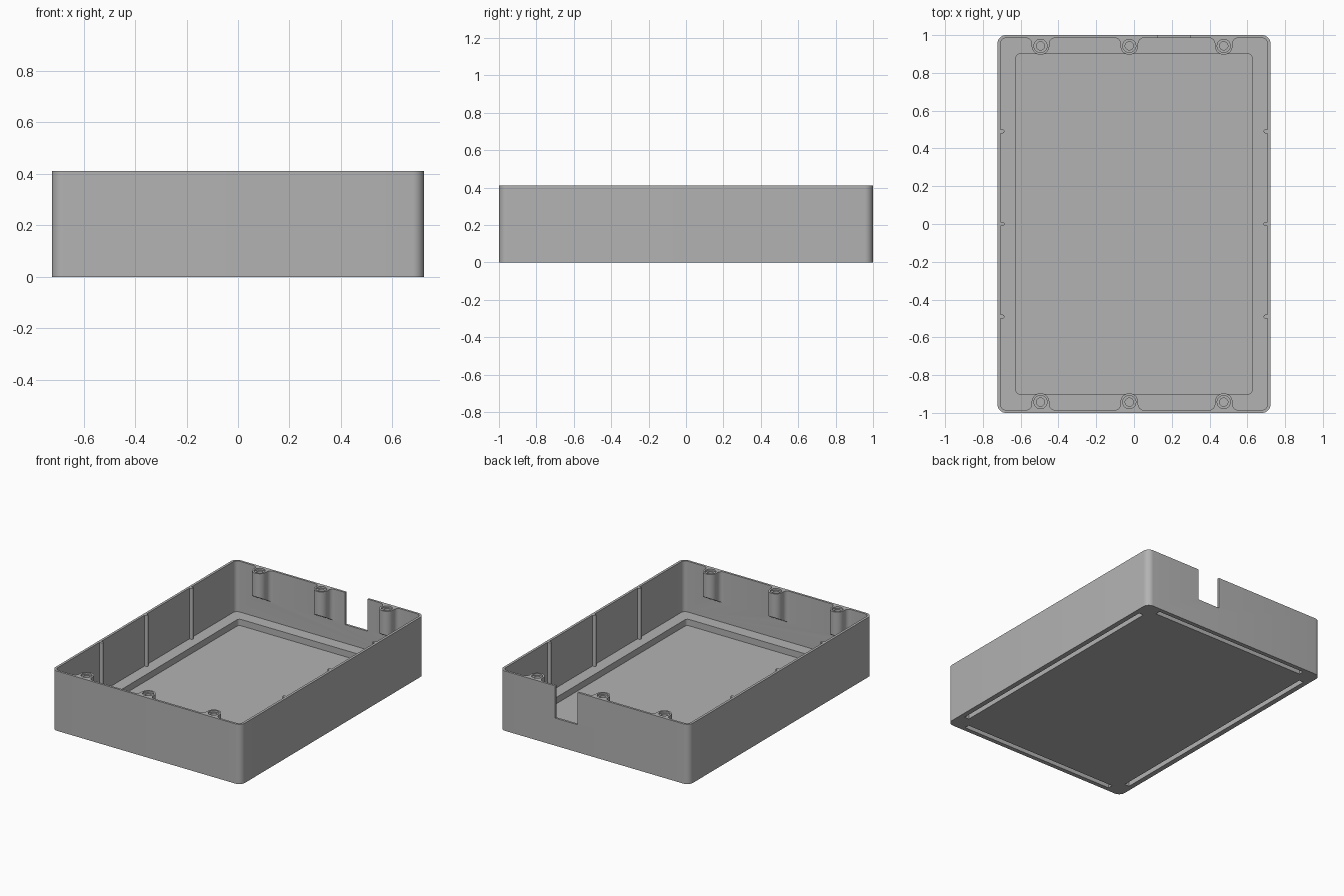
import bpy, bmesh
from math import pi, cos, sin

cube = bpy.data.objects.get("Cube")
if cube:
    bpy.data.objects.remove(cube, do_unlink=True)

HX, HY, H = 0.723, 1.0, 0.412      # outer half sizes and height
IX, IY = 0.706, 0.985              # inner wall faces
LEDGE, FLOOR = 0.062, 0.018

grey = bpy.data.materials.new("plain_grey")
grey.use_nodes = True
grey.diffuse_color = (0.45, 0.45, 0.45, 1)
grey.node_tree.nodes["Principled BSDF"].inputs["Base Color"].default_value = (0.45, 0.45, 0.45, 1)


def arc(cx, cy, r, a0, a1, n=8):
    return [(cx + r * cos(a0 + (a1 - a0) * i / n),
             cy + r * sin(a0 + (a1 - a0) * i / n)) for i in range(n + 1)]


def round_rect(hx, hy, r):
    pts = []
    for i, (sx, sy) in enumerate([(1, 1), (-1, 1), (-1, -1), (1, -1)]):
        pts += arc(sx * (hx - r), sy * (hy - r), r, i * pi / 2, (i + 1) * pi / 2)
    return pts


def rect(x0, x1, y0, y1):
    return [(x0, y0), (x1, y0), (x1, y1), (x0, y1)]


def prism(name, pts, z0, z1):
    """Extrude an outline; z0 may be a function of (x, y) for a sloped base."""
    base = z0 if callable(z0) else (lambda x, y: z0)
    bm = bmesh.new()
    low = [bm.verts.new((x, y, base(x, y))) for x, y in pts]
    top = [bm.verts.new((x, y, z1)) for x, y in pts]
    bm.faces.new(low)
    bm.faces.new(top)
    for i in range(len(pts)):
        j = (i + 1) % len(pts)
        bm.faces.new((low[i], low[j], top[j], top[i]))
    bmesh.ops.recalc_face_normals(bm, faces=bm.faces)
    mesh = bpy.data.meshes.new(name)
    bm.to_mesh(mesh)
    bm.free()
    mesh.materials.append(grey)
    ob = bpy.data.objects.new(name, mesh)
    bpy.context.collection.objects.link(ob)
    return ob


def combine(target, tool, operation):
    """Apply a boolean and discard the tool object."""
    tool.hide_render = True
    mod = target.modifiers.new("combine", "BOOLEAN")
    mod.operation, mod.solver, mod.object = operation, "EXACT", tool
    deps = bpy.context.evaluated_depsgraph_get()
    mesh = bpy.data.meshes.new_from_object(target.evaluated_get(deps))
    target.modifiers.clear()
    target.data = mesh
    bpy.data.objects.remove(tool, do_unlink=True)


def cut(pts, z0, z1):
    combine(tray, prism("cutter", pts, z0, z1), "DIFFERENCE")


def add(pts, z0, z1):
    combine(tray, prism("addition", pts, z0, z1), "UNION")


# Open tray with a ledge around a sunken floor
tray = prism("enclosure_tray", round_rect(HX, HY, 0.045), 0, H)
cut(round_rect(IX, IY, 0.03), LEDGE, H + 0.1)
cut(round_rect(0.625, 0.9, 0.02), FLOOR, H)

# Screw bosses along the short walls, with flared sides and a sloped underside
BOSS_Y, BOSS_R, FLARE = 0.943, 0.047, 0.03


def boss_outline(cx, side):
    wide = BOSS_R + FLARE
    right = arc(wide, IY - FLARE, FLARE, pi / 2, pi, 6)
    left = [(-x, y) for x, y in reversed(right)]
    front = arc(0, BOSS_Y, BOSS_R, 0, -pi, 16)
    pts = [(wide, IY + 0.007)] + right + front + left + [(-wide, IY + 0.007)]
    return [(cx + x, side * y) for x, y in pts]


for side in (1, -1):
    for cx in (-0.495, -0.025, 0.475):
        add(boss_outline(cx, side), lambda x, y: 0.25 - 0.6 * (abs(y) - 0.896), H)
        cut(arc(cx, side * BOSS_Y, 0.035, 0, 2 * pi, 24)[:-1], H - 0.012, H + 0.1)
        cut(arc(cx, side * BOSS_Y, 0.022, 0, 2 * pi, 24)[:-1], H - 0.14, H + 0.1)

# Slim rounded ribs on the long walls
for side in (1, -1):
    for cy in (-0.49, 0, 0.49):
        nose = arc(IX - 0.01, cy, 0.01, pi / 2, 3 * pi / 2, 8)
        pts = [(IX + 0.007, cy + 0.01)] + nose + [(IX + 0.007, cy - 0.01)]
        add([(side * x, y) for x, y in pts], LEDGE - 0.01, H)

# Cable notch in the back wall
cut(rect(0.128, 0.298, 0.97, 1.05), 0.19, H + 0.1)

# Four grooves under the ledge
for side in (1, -1):
    xs = sorted((side * 0.653, side * 0.688))
    ys = sorted((side * 0.935, side * 0.97))
    cut(rect(*xs, -0.87, 0.87), -0.1, 0.04)
    cut(rect(-0.6, 0.6, *ys), -0.1, 0.04)

# Smooth rounded corners, crisp edges
bpy.ops.object.select_all(action="DESELECT")
tray.select_set(True)
bpy.context.view_layer.objects.active = tray
bpy.ops.object.shade_smooth_by_angle(angle=pi / 6)
